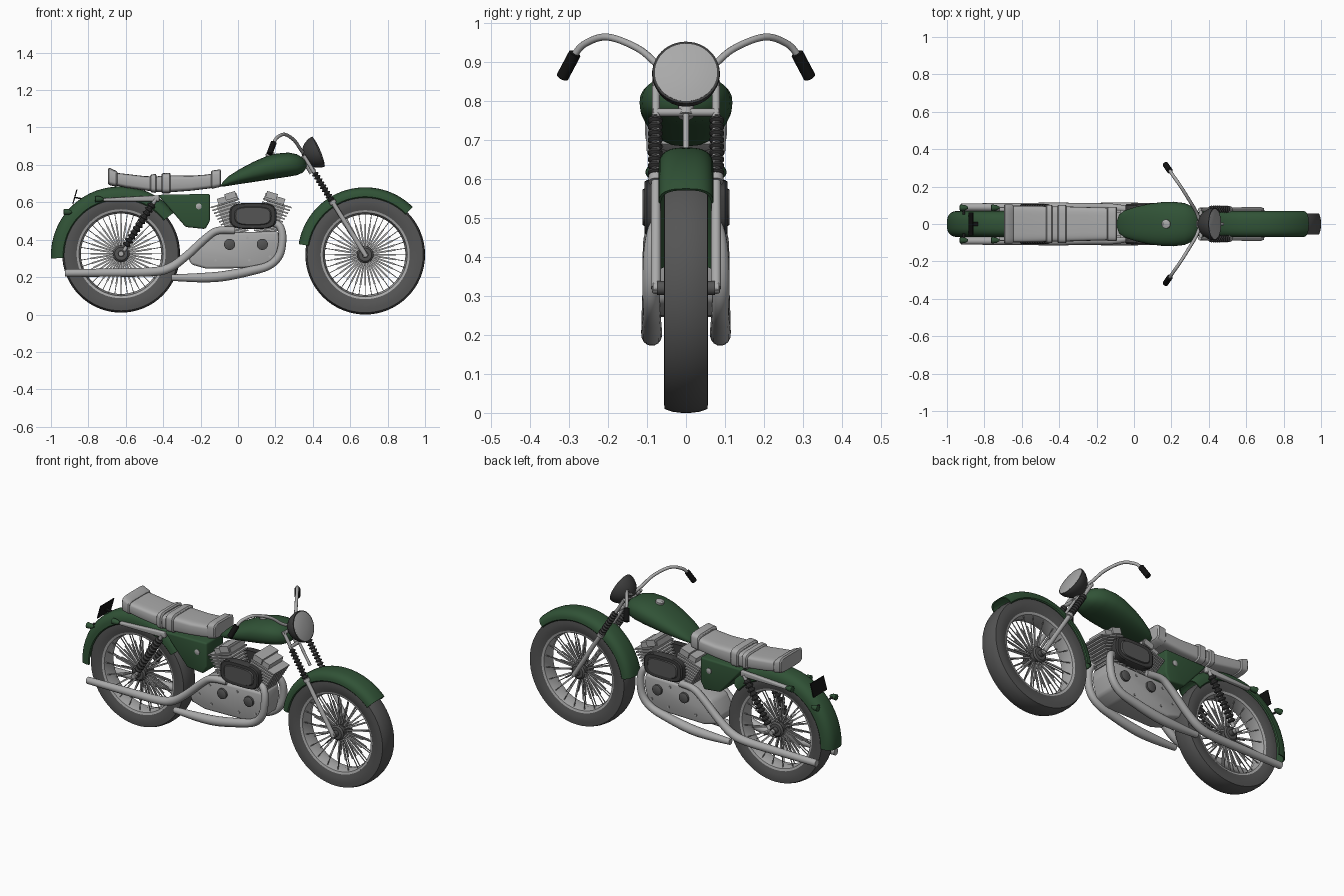
import bpy, bmesh, math
from mathutils import Vector, Matrix

if "Cube" in bpy.data.objects:
    bpy.data.objects.remove(bpy.data.objects["Cube"])

def mat(name, c):
    m = bpy.data.materials.new(name)
    m.diffuse_color = (*c, 1)
    m.use_nodes = True
    m.node_tree.nodes["Principled BSDF"].inputs["Base Color"].default_value = m.diffuse_color
    return m

GREEN = mat("dark green paint", (0.03, 0.085, 0.037))
METAL = mat("light grey", (0.4, 0.4, 0.4))
TYRE = mat("tyre grey", (0.09, 0.09, 0.09))
DARK = mat("charcoal", (0.045, 0.045, 0.045))
BLACK = mat("black", (0.006, 0.006, 0.006))

def finish(bm, name, m, mirror=False, angle=35):
    bmesh.ops.recalc_face_normals(bm, faces=bm.faces[:])
    me = bpy.data.meshes.new(name)
    bm.to_mesh(me)
    bm.free()
    me.materials.append(m)
    me.shade_smooth()
    me.set_sharp_from_angle(angle=math.radians(angle))
    ob = bpy.data.objects.new(name, me)
    bpy.context.collection.objects.link(ob)
    if mirror:
        mod = ob.modifiers.new("mirror", 'MIRROR')
        mod.use_axis = (False, True, False)
    return ob

def loft(rings, name, m, caps=True, closed=True, loop=False, **kw):
    bm = bmesh.new()
    vs = [[bm.verts.new(p) for p in r] for r in rings]
    n = len(vs[0])
    pairs = list(zip(vs, vs[1:])) + ([(vs[-1], vs[0])] if loop else [])
    for a, b in pairs:
        for i in range(n if closed else n - 1):
            j = (i + 1) % n
            bm.faces.new((a[i], a[j], b[j], b[i]))
    if caps:
        bm.faces.new(vs[0])
        bm.faces.new(vs[-1])
    return finish(bm, name, m, **kw)

def catmull(pts, sub=6):
    p = [pts[0]] + pts + [pts[-1]]
    out = []
    for i in range(1, len(p) - 2):
        for s in range(sub):
            t = s / sub
            a, b, c, d = p[i - 1], p[i], p[i + 1], p[i + 2]
            out.append(0.5 * (2 * b + (c - a) * t + (2 * a - 5 * b + 4 * c - d) * t * t + (3 * b - a - 3 * c + d) * t ** 3))
    return out + [pts[-1]]

def tube(path, r, name, m, n=16, smooth=False, **kw):
    pts = [Vector(p) for p in path]
    rad = list(r) if isinstance(r, (list, tuple)) else [r] * len(pts)
    if smooth:
        q = catmull([Vector((*p, k)) for p, k in zip(pts, rad)])
        pts, rad = [v.xyz for v in q], [v.w for v in q]
    rings, u = [], None
    for i, p in enumerate(pts):
        t = (pts[min(i + 1, len(pts) - 1)] - pts[max(i - 1, 0)]).normalized()
        u = t.orthogonal() if u is None else u - t * u.dot(t)
        u.normalize()
        w = t.cross(u)
        rings.append([p + rad[i] * (u * math.cos(a) + w * math.sin(a)) for a in [2 * math.pi * k / n for k in range(n)]])
    return loft(rings, name, m, **kw)

def spring(a, b, r0, r1, coils, name):
    a, b = Vector(a), Vector(b)
    k = coils * 4
    tube([a.lerp(b, i / k) for i in range(k + 1)], [r1 if i % 4 in (1, 2) else r0 for i in range(k + 1)], name, DARK, mirror=True)

def oval(a, b, e=2, n=32):
    f = lambda v: math.copysign(abs(v) ** (2 / e), v)
    return [(a * f(math.cos(2 * math.pi * i / n)), b * f(math.sin(2 * math.pi * i / n))) for i in range(n)]

def lathe(profile, cx, cz, name, m, n=64):
    # closed (radius, y) section turned about the wheel axle
    rings = [[(cx + r * math.cos(t), y, cz + r * math.sin(t)) for r, y in profile] for t in [2 * math.pi * i / n for i in range(n)]]
    return loft(rings, name, m, caps=False, loop=True)

def prism(poly, y0, y1, name, m, bevel=0.0, **kw):
    bm = bmesh.new()
    a = [bm.verts.new((x, y0, z)) for x, z in poly]
    b = [bm.verts.new((x, y1, z)) for x, z in poly]
    bm.faces.new(a)
    bm.faces.new(b)
    for i in range(len(a)):
        j = (i + 1) % len(a)
        bm.faces.new((a[i], a[j], b[j], b[i]))
    if bevel:
        bmesh.ops.bevel(bm, geom=bm.edges[:], offset=bevel, segments=3, affect='EDGES', profile=0.5)
    return finish(bm, name, m, **kw)

def boxes(items, name, m, **kw):
    # items: (centre, size, tilt about y)
    bm = bmesh.new()
    for c, s, tilt in items:
        bmesh.ops.create_cube(bm, size=1, matrix=Matrix.Translation(c) @ Matrix.Rotation(tilt, 4, 'Y') @ Matrix.Diagonal((*s, 1)))
    return finish(bm, name, m, **kw)

def body(stations, e, name, m):
    # stations: (x, bottom z, top z, half width)
    return loft([[(x, y, (b + t) / 2 + z) for y, z in oval(w, (t - b) / 2, e)] for x, b, t, w in stations], name, m)

# Wheels: tyre, rim, hub, spokes
for tag, cx, cz, R in (("rear", -0.625, 0.325, 0.315), ("front", 0.68, 0.32, 0.32)):
    half = [(0.232, 0.046), (0.26, 0.055), (0.285, 0.057), (R - 0.01, 0.055), (R - 0.003, 0.035), (R, 0.012)]
    lathe(half + [(r, -y) for r, y in reversed(half)], cx, cz, tag + "_tyre", TYRE)
    lathe([(0.225, 0.044), (0.238, 0.048), (0.238, -0.048), (0.225, -0.044), (0.215, 0)], cx, cz, tag + "_rim", METAL)
    ys = [-0.075, -0.0745, -0.05, -0.0495, -0.04, -0.0395, 0.0395, 0.04, 0.0495, 0.05, 0.0745, 0.075]
    rs = [0.012, 0.018, 0.018, 0.035, 0.045, 0.03, 0.03, 0.045, 0.035, 0.018, 0.018, 0.012]
    tube([(cx, y, cz) for y in ys], rs, tag + "_hub", TYRE, n=24)
    bm = bmesh.new()
    for i in range(40):
        t, y = 2 * math.pi * i / 40, 0.032 if i % 2 else -0.032
        M = Matrix.Translation((cx, 0, cz)) @ Matrix.Rotation(t, 4, 'Y')
        lean = Matrix.Rotation(math.copysign(0.12, y), 4, 'Z')
        bmesh.ops.create_cube(bm, size=1, matrix=M @ Matrix.Translation((0.13, y * 0.6, 0)) @ lean @ Matrix.Diagonal((0.2, 0.004, 0.004, 1)))
        bmesh.ops.create_cube(bm, size=1, matrix=M @ Matrix.Translation((0.105, y * 0.7, 0)) @ lean @ Matrix.Diagonal((0.12, 0.004, 0.009, 1)))
    finish(bm, tag + "_spokes", METAL)

# Mudguards: arched section swept round each wheel
def mudguard(cx, cz, a0, a1, radius, skirt, name):
    rings = []
    for i in range(41):
        t = a0 + (a1 - a0) * i / 40
        R, c, s = radius(t), math.cos(math.radians(t)), math.sin(math.radians(t))
        sec = [(R - skirt + skirt * math.sin(p) ** 0.8, 0.07 * math.copysign(abs(math.cos(p)) ** 0.7, math.cos(p)))
               for p in [math.pi * k / 16 for k in range(17)]]
        sec += [(r - 0.006, y * 0.92) for r, y in reversed(sec)]
        rings.append([(cx + r * c, y, cz + r * s) for r, y in sec])
    loft(rings, name, GREEN)

mudguard(0.68, 0.32, 45, 171, lambda t: 0.36, 0.05, "front_mudguard")
mudguard(-0.625, 0.325, 38, 184, lambda t: 0.36 + 0.016 * max(0, (t - 100) / 84), 0.065, "rear_mudguard")

# Fuel tank and cap
body([(-0.09, 0.684, 0.694, 0.02), (-0.08, 0.684, 0.71, 0.05), (-0.05, 0.688, 0.74, 0.072), (0.01, 0.698, 0.778, 0.092),
      (0.08, 0.708, 0.815, 0.108), (0.15, 0.719, 0.846, 0.117), (0.21, 0.728, 0.861, 0.119), (0.27, 0.737, 0.866, 0.112),
      (0.315, 0.745, 0.857, 0.093), (0.345, 0.758, 0.838, 0.065), (0.36, 0.775, 0.822, 0.038), (0.366, 0.79, 0.81, 0.015)], 2.4, "fuel_tank", GREEN)
tube([(0.175, 0, 0.84), (0.17, 0, 0.862), (0.1695, 0, 0.866)], [0.024, 0.024, 0.016], "tank_cap", METAL, n=24)

# Seat with raised straps
body([(-0.675, 0.695, 0.76, 0.098), (-0.6, 0.678, 0.752, 0.098), (-0.5, 0.664, 0.74, 0.096), (-0.44, 0.656, 0.738, 0.094),
      (-0.38, 0.652, 0.745, 0.094), (-0.25, 0.662, 0.742, 0.09), (-0.17, 0.672, 0.748, 0.088), (-0.1, 0.682, 0.76, 0.085)], 5, "seat", METAL)
for i, (x0, x1, b0, b1, t0, t1, w) in enumerate([(-0.695, -0.645, 0.692, 0.684, 0.785, 0.768, 0.105), (-0.47, -0.435, 0.654, 0.65, 0.748, 0.752, 0.102),
                                                 (-0.41, -0.36, 0.648, 0.648, 0.755, 0.758, 0.102), (-0.145, -0.09, 0.672, 0.682, 0.77, 0.776, 0.092)]):
    body([(x0, b0 + 0.006, t0 - 0.008, w - 0.006), (x0 + 0.006, b0, t0, w), (x1 - 0.006, b1, t1, w), (x1, b1 + 0.006, t1 - 0.008, w - 0.006)], 5, f"seat_strap_{i}", METAL)

# Side covers with a round fastener
prism([(-0.43, 0.64), (-0.15, 0.645), (-0.15, 0.5), (-0.175, 0.457), (-0.28, 0.468)], -0.082, 0.082, "side_cover", GREEN, bevel=0.01)
tube([(-0.21, 0.07, 0.578), (-0.21, 0.086, 0.578), (-0.21, 0.089, 0.578)], [0.016, 0.016, 0.008], "cover_fastener", METAL, mirror=True)

# Engine: crankcase, finned cylinders, rocker boxes
prism([(-0.14, 0.435), (0.215, 0.445), (0.225, 0.38), (0.2, 0.285), (0.13, 0.25), (-0.17, 0.245), (-0.25, 0.268), (-0.27, 0.31), (-0.22, 0.395)],
      -0.078, 0.078, "crankcase", METAL, bevel=0.014)
fins, rockers = [], []
for bx, s in ((0.0, -1), (0.14, 1)):
    for i in range(11):
        f = i / 10
        fins.append(((bx + s * 0.07 * f, 0, 0.435 + 0.16 * f), (0.115 + 0.045 * f, 0.13 + 0.02 * f, 0.008), s * 0.3))
    fins.append(((bx + s * 0.035, 0, 0.515), (0.1, 0.11, 0.17), s * 0.36))
    rockers.append(((bx + s * 0.055, 0, 0.615), (0.11, 0.13, 0.04), s * 0.3))
    rockers.append(((bx + s * 0.04, 0, 0.635), (0.06, 0.15, 0.035), s * 0.3))
boxes(fins, "cylinder_fins", METAL)
boxes(rockers, "rocker_boxes", METAL)
for x in (-0.045, 0.13):
    tube([(x, 0.07, 0.375), (x, 0.09, 0.375), (x, 0.0945, 0.375)], [0.03, 0.03, 0.022], "engine_knob", TYRE, n=20, mirror=True)
for x, z in ((-0.2, 0.33), (-0.12, 0.29), (0.06, 0.29), (0.17, 0.31), (-0.13, 0.4), (0.05, 0.41)):
    tube([(x, 0.07, z), (x, 0.083, z)], 0.007, "case_bolt", METAL, n=8, mirror=True)

# Air cleaners: dark rounded frame with a grey panel
for nm, a, b, y0, y1, m in (("air_cleaner", 0.126, 0.07, 0.06, 0.106, DARK), ("air_cleaner_panel", 0.098, 0.048, 0.1, 0.112, TYRE)):
    loft([[(0.08 + x * k, y, 0.527 + z * k) for x, z in oval(a, b, 3.5, 40)] for y, k in ((y0, 1), (y1 - 0.006, 1), (y1, 0.94))], nm, m, mirror=True)

# Exhausts
tube([(-0.02, 0.075, 0.45), (-0.11, 0.088, 0.448), (-0.17, 0.09, 0.41), (-0.28, 0.09, 0.31), (-0.37, 0.09, 0.248), (-0.47, 0.09, 0.228), (-0.7, 0.09, 0.224), (-0.925, 0.09, 0.222)],
     [0.02, 0.02, 0.021, 0.022, 0.024, 0.024, 0.022, 0.02], "upper_exhaust", METAL, smooth=True, mirror=True)
tube([(0.19, 0.06, 0.49), (0.225, 0.078, 0.47), (0.238, 0.088, 0.41), (0.222, 0.09, 0.32), (0.165, 0.088, 0.262), (0.06, 0.088, 0.232), (-0.08, 0.088, 0.205), (-0.2, 0.088, 0.197), (-0.355, 0.088, 0.197)],
     [0.02, 0.02, 0.021, 0.022, 0.022, 0.025, 0.027, 0.025, 0.017], "lower_exhaust", METAL, smooth=True, mirror=True)

# Front fork, clamps and springs
fx = lambda z: 0.68 - 0.62 * (z - 0.32)
fp = lambda z, y=0.077: (fx(z), y, z)
tube([fp(0.31), fp(0.85)], 0.01, "fork_tube", METAL, mirror=True)
tube([fp(0.32), fp(0.42), fp(0.6)], [0.013, 0.013, 0.012], "fork_slider", METAL, mirror=True)
spring(fp(0.61, 0.079), fp(0.76, 0.079), 0.011, 0.019, 9, "fork_spring")
for z in (0.6, 0.77, 0.84):
    w = 0.085 if z > 0.7 else 0.083
    if z > 0.7:
        tube([fp(z, -w), fp(z, w)], 0.01, "fork_clamp", METAL)
    else:
        tube([fp(z - 0.008), fp(z + 0.008)], 0.019, "spring_seat", METAL, mirror=True)
tube([fp(0.65, 0), fp(0.78, 0)], 0.008, "steering_stem", METAL)
tube([(0.4, 0, 0.76), (0.345, 0, 0.85)], 0.02, "steering_head", METAL)
tube([(0.68, -0.085, 0.32), (0.68, 0.085, 0.32)], 0.014, "front_axle", METAL)

# Headlamp: bowl and lens along a tilted axis
c, d = Vector((0.425, 0, 0.869)), Vector((0.92, 0, 0.39))
tube([c + d * k for k in (-0.085, -0.08, -0.065, -0.045, -0.02, 0, 0.008)], [0.012, 0.03, 0.052, 0.07, 0.083, 0.087, 0.086], "headlamp_bowl", DARK, n=40)
tube([c + d * k for k in (0.004, 0.0085, 0.014, 0.017)], [0.08, 0.08, 0.055, 0.02], "headlamp_lens", METAL, n=40)

# Handlebars and grips
tube([(0.355, 0, 0.855), (0.335, 0.06, 0.882), (0.3, 0.12, 0.932), (0.25, 0.2, 0.963), (0.21, 0.257, 0.947), (0.192, 0.285, 0.918), (0.18, 0.3, 0.885)],
     0.009, "handlebar", METAL, n=12, smooth=True, mirror=True)
g0, g1 = Vector((0.192, 0.284, 0.922)), Vector((0.168, 0.318, 0.858))
tube([g0, g0.lerp(g1, 0.03), g0.lerp(g1, 0.97), g1], [0.012, 0.016, 0.016, 0.012], "grip", BLACK, mirror=True)

# Rear shocks, frame rails, axle
tube([(-0.61, 0.085, 0.34), (-0.44, 0.085, 0.615)], 0.01, "shock_rod", METAL, mirror=True)
spring((-0.6, 0.085, 0.365), (-0.455, 0.085, 0.595), 0.013, 0.022, 11, "shock_spring")
prism([(-0.72, 0.605), (-0.72, 0.622), (-0.42, 0.638), (-0.42, 0.605)], 0.066, 0.09, "rear_rail", METAL, bevel=0.005, mirror=True)
tube([(-0.625, -0.095, 0.325), (-0.625, 0.095, 0.325)], 0.014, "rear_axle", METAL)

# Number plate, tail lamps
boxes([((-0.872, 0, 0.63), (0.006, 0.125, 0.08), 0.28), ((-0.85, 0, 0.622), (0.05, 0.02, 0.008), 0.2)], "number_plate", BLACK)
for x, z in ((-0.742, 0.617), (-0.91, 0.548)):
    tube([(x - 0.022, 0.087, z), (x - 0.02, 0.087, z), (x + 0.005, 0.087, z), (x + 0.022, 0.087, z)], [0.012, 0.017, 0.015, 0.006], "rear_lamp", GREEN, mirror=True)
    tube([(x, 0.05, z), (x, 0.087, z)], 0.006, "rear_lamp_stalk", DARK, n=8, mirror=True)
